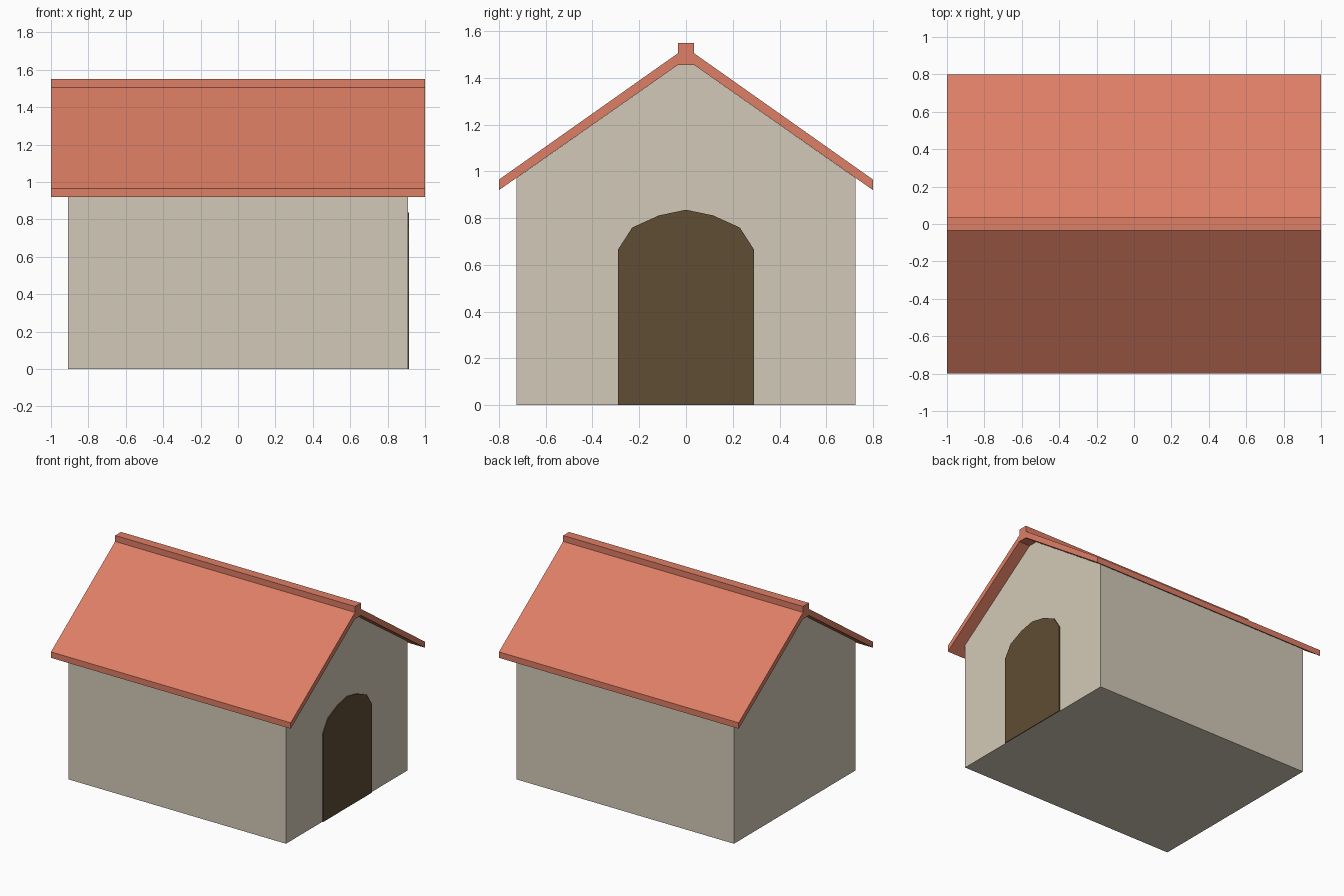
import bpy
import bmesh

if "Cube" in bpy.data.objects:
    bpy.data.objects.remove(bpy.data.objects["Cube"])


def material(name, rgb):
    mat = bpy.data.materials.new(name)
    mat.diffuse_color = (*rgb, 1)
    mat.use_nodes = True
    mat.node_tree.nodes["Principled BSDF"].inputs["Base Color"].default_value = mat.diffuse_color
    return mat


def mirrored(half):
    """Close a right-hand half profile (y, z) by mirroring it across y = 0."""
    return half + [(-y, z) for y, z in reversed(half) if y > 0]


def extrude_profile(name, profile, x0, x1, mat):
    """Solid made by sweeping a (y, z) outline from x0 to x1."""
    bm = bmesh.new()
    face = bm.faces.new([bm.verts.new((x0, y, z)) for y, z in profile])
    result = bmesh.ops.extrude_face_region(bm, geom=[face])
    verts = [g for g in result["geom"] if isinstance(g, bmesh.types.BMVert)]
    bmesh.ops.translate(bm, verts=verts, vec=(x1 - x0, 0, 0))
    bmesh.ops.recalc_face_normals(bm, faces=bm.faces)
    mesh = bpy.data.meshes.new(name)
    bm.to_mesh(mesh)
    bm.free()
    mesh.materials.append(mat)
    obj = bpy.data.objects.new(name, mesh)
    bpy.context.collection.objects.link(obj)
    return obj


wall_mat = material("wall_cream", (0.65, 0.59, 0.48))
roof_mat = material("roof_red", (0.73, 0.21, 0.13))
door_mat = material("door_dark", (0.115, 0.075, 0.035))

# Gabled body, meeting the underside of the roof
extrude_profile("walls", mirrored([(0.725, 0), (0.725, 0.972), (0.035, 1.455)]),
                -0.908, 0.908, wall_mat)

# Two roof slopes joined by a square ridge; outline runs along the top, then back underneath
top = [(0.80, 0.965), (0.035, 1.505), (0.035, 1.55)]
under = [(0.035, 1.455), (0.80, 0.92)]
outline = top + [(-y, z) for y, z in reversed(top)]
outline += [(-y, z) for y, z in reversed(under)] + under
extrude_profile("roof", outline, -1.0, 1.0, roof_mat)

# Arched doorway panel on the right gable
extrude_profile("doorway", mirrored([(0.29, 0), (0.29, 0.667), (0.23, 0.76),
                                     (0.115, 0.812), (0, 0.836)]),
                0.895, 0.915, door_mat)
